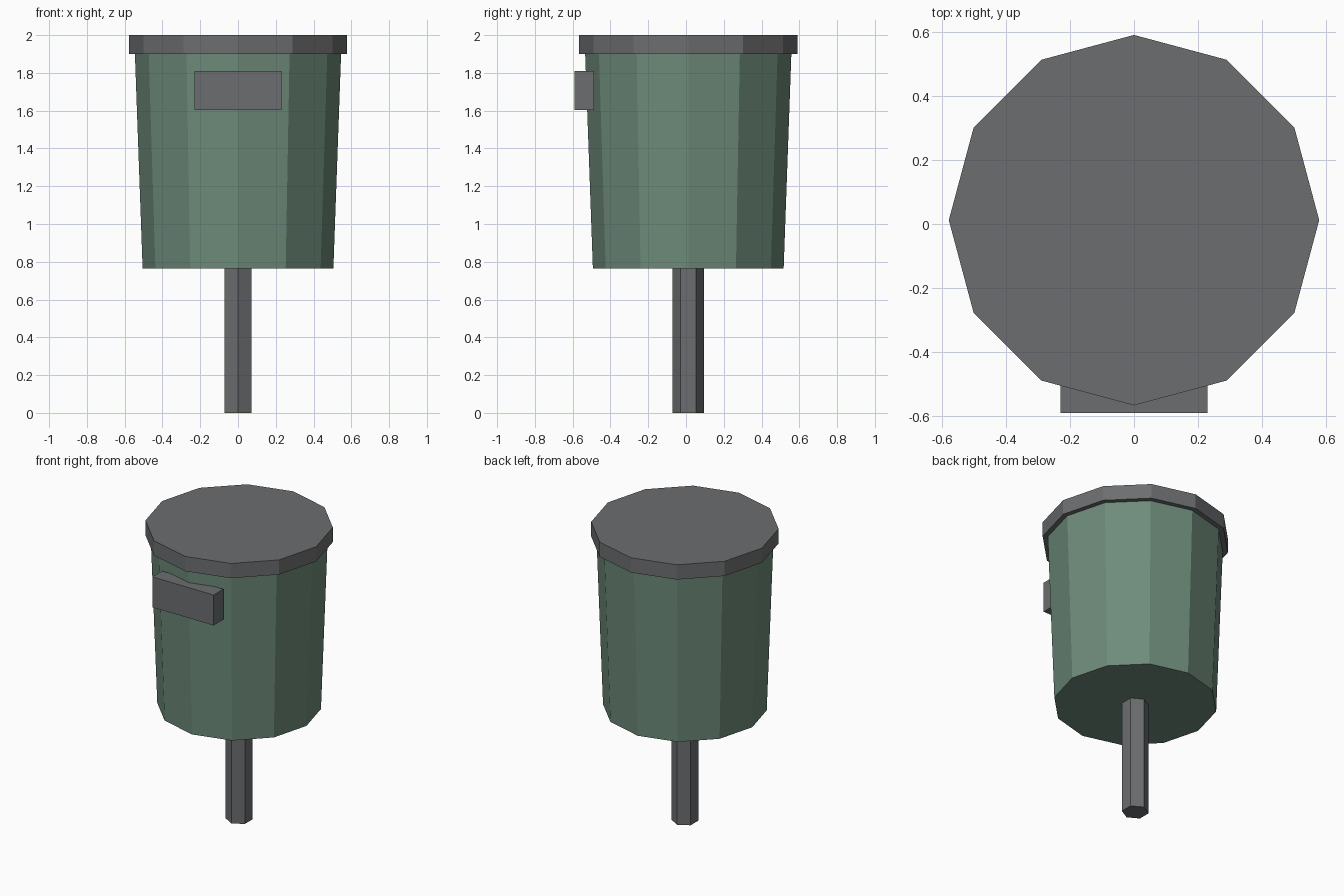
import bpy

cube = bpy.data.objects.get("Cube")
if cube:
    bpy.data.objects.remove(cube, do_unlink=True)


def material(name, rgb):
    mat = bpy.data.materials.new(name)
    mat.use_nodes = True
    color = (*rgb, 1)
    mat.diffuse_color = color
    mat.node_tree.nodes["Principled BSDF"].inputs["Base Color"].default_value = color
    return mat


green = material("muted green", (0.155, 0.26, 0.195))
gray = material("dark gray", (0.15, 0.155, 0.16))
AXIS_Y = 0.012  # the drum sits slightly behind the centre


def drum(name, sides, r_bottom, r_top, z0, z1, mat):
    bpy.ops.mesh.primitive_cone_add(
        vertices=sides, radius1=r_bottom, radius2=r_top, depth=z1 - z0,
        location=(0, AXIS_Y, (z0 + z1) / 2))
    obj = bpy.context.object
    obj.name = name
    obj.data.materials.append(mat)
    return obj


# Post, tapered bin and overhanging lid
drum("post", 6, 0.083, 0.083, 0, 0.77, gray)
drum("bin_body", 12, 0.505, 0.546, 0.765, 1.905, green)
drum("lid", 12, 0.578, 0.578, 1.9, 2.0, gray)

# Box on the front
bpy.ops.mesh.primitive_cube_add(size=1, location=(0, -0.538, 1.706))
box = bpy.context.object
box.name = "front_box"
box.scale = (0.46, 0.104, 0.206)
bpy.ops.object.transform_apply(location=False, rotation=False, scale=True)
box.data.materials.append(gray)
